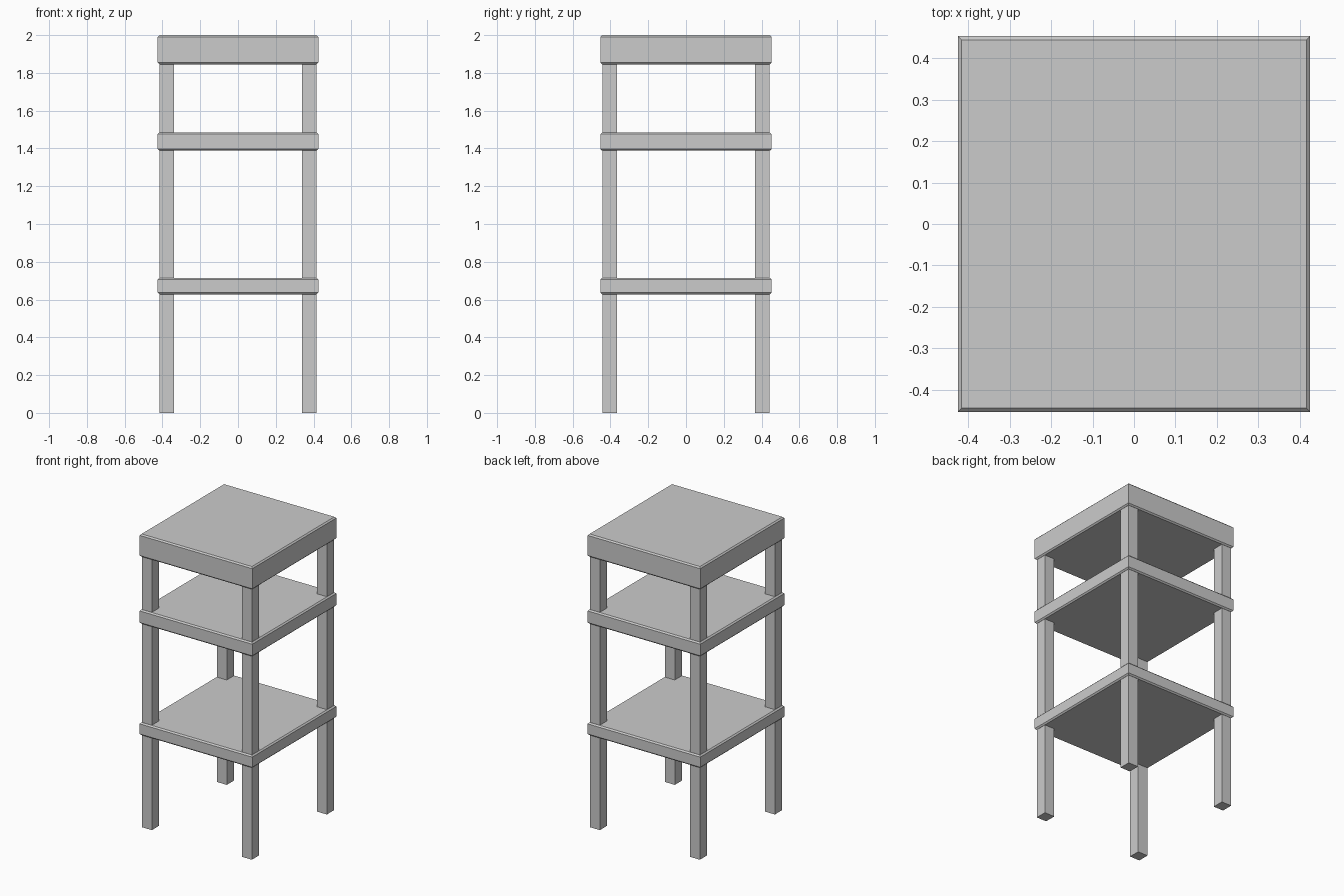
import bpy
import bmesh

cube = bpy.data.objects.get("Cube")
if cube:
    bpy.data.objects.remove(cube, do_unlink=True)

grey = bpy.data.materials.new("plain_grey")
grey.use_nodes = True
colour = (0.6, 0.6, 0.6, 1)
grey.diffuse_color = colour
grey.node_tree.nodes["Principled BSDF"].inputs["Base Color"].default_value = colour


def box(name, low, high, bevel=0):
    """Box between two corners, with optional chamfers on its top and bottom rims."""
    bm = bmesh.new()
    bmesh.ops.create_cube(bm, size=1)
    for v in bm.verts:
        v.co = [h if c > 0 else l for c, l, h in zip(v.co, low, high)]
    if bevel:
        rims = [e for e in bm.edges if abs(e.verts[0].co.z - e.verts[1].co.z) < 1e-4]
        bmesh.ops.bevel(bm, geom=rims, offset=bevel, segments=1,
                        affect='EDGES', clamp_overlap=True)
    bmesh.ops.recalc_face_normals(bm, faces=bm.faces)
    mesh = bpy.data.meshes.new(name)
    bm.to_mesh(mesh)
    bm.free()
    mesh.materials.append(grey)
    obj = bpy.data.objects.new(name, mesh)
    bpy.context.collection.objects.link(obj)
    return obj


# Chamfered slabs
half_x, half_y = 0.425, 0.453
for name, bottom, top in (("lower_shelf", 0.628, 0.715),
                          ("upper_shelf", 1.388, 1.485),
                          ("top_slab", 1.845, 2.0)):
    box(name, (-half_x, -half_y, bottom), (half_x, half_y, top), 0.009)

# Square legs running from the ground into the top slab
in_x, out_x, in_y, out_y = 0.34, 0.415, 0.365, 0.443
for side, sx in (("left", 1), ("right", -1)):
    for end, sy in (("front", -1), ("back", 1)):
        xs = sorted((sx * in_x, sx * out_x))
        ys = sorted((sy * in_y, sy * out_y))
        box(f"{end}_{side}_leg", (xs[0], ys[0], 0), (xs[1], ys[1], 1.86))
